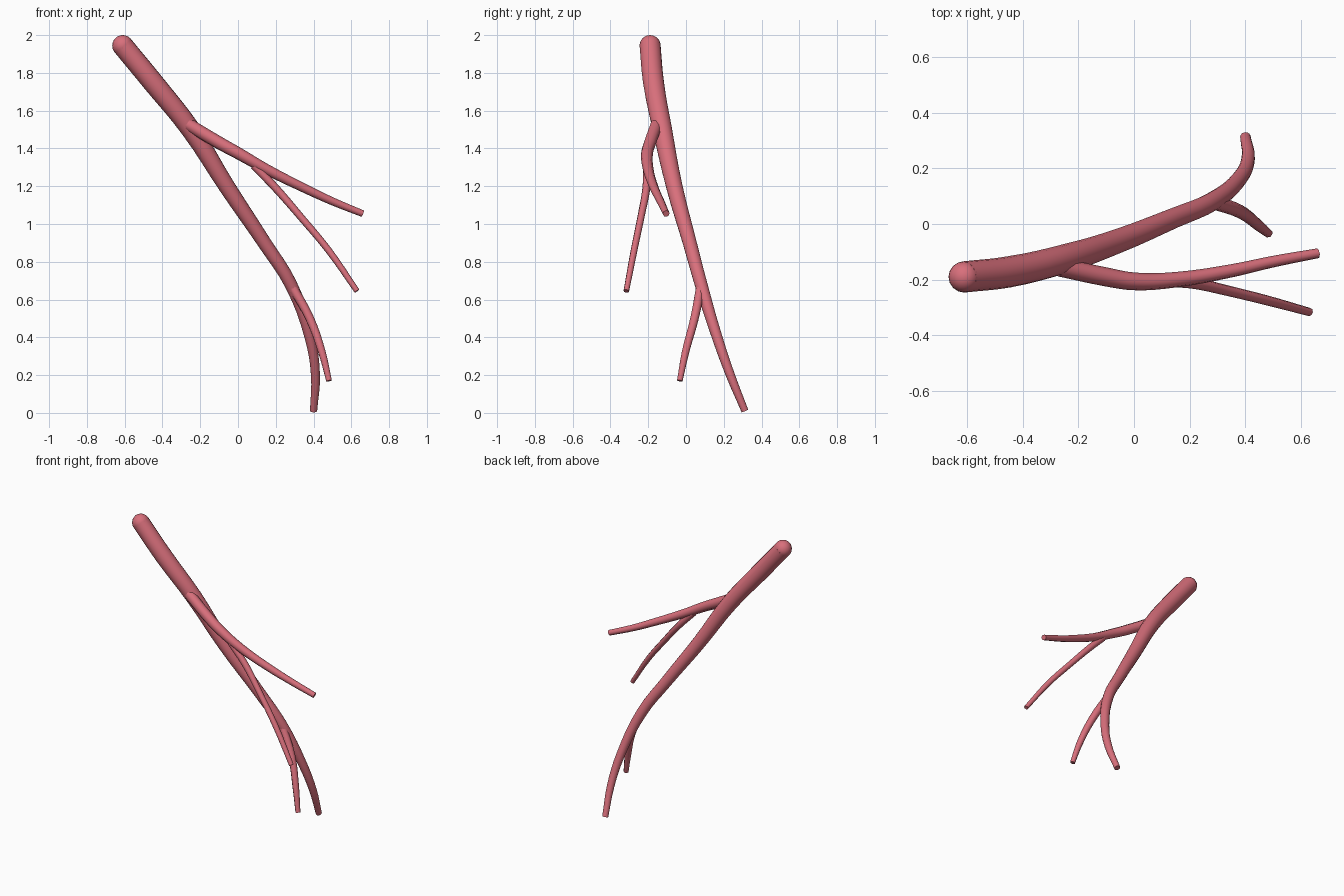
import bpy

cube = bpy.data.objects.get("Cube")
if cube:
    bpy.data.objects.remove(cube, do_unlink=True)

mat = bpy.data.materials.new("vessel_red")
mat.use_nodes = True
colour = (0.69, 0.16, 0.2, 1)
mat.diffuse_color = colour
mat.node_tree.nodes["Principled BSDF"].inputs["Base Color"].default_value = colour


def tube(name, path, bevel):
    """Sweep a tapering round tube through (x, y, z, radius) points."""
    curve = bpy.data.curves.new(name, "CURVE")
    curve.dimensions = "3D"
    curve.bevel_depth = 1
    curve.bevel_resolution = bevel
    curve.resolution_u = 4
    curve.use_fill_caps = True
    spline = curve.splines.new("BEZIER")
    spline.bezier_points.add(len(path) - 1)
    for point, (x, y, z, r) in zip(spline.bezier_points, path):
        point.co = (x, y, z)
        point.radius = r
        point.handle_left_type = point.handle_right_type = "AUTO"
    obj = bpy.data.objects.new(name, curve)
    bpy.context.collection.objects.link(obj)
    finish(obj)


def finish(obj):
    """Turn into a mesh, shade smooth with sharp end rims, and colour."""
    bpy.ops.object.select_all(action="DESELECT")
    obj.select_set(True)
    bpy.context.view_layer.objects.active = obj
    if obj.type == "CURVE":
        bpy.ops.object.convert(target="MESH")
        obj = bpy.context.object
    bpy.ops.object.shade_smooth_by_angle(angle=0.87)
    obj.data.materials.clear()
    obj.data.materials.append(mat)


# Main trunk, thick at the top and curling backwards at the bottom
trunk = [(-0.61, -0.19, 1.944, 0.056), (-0.45, -0.172, 1.75, 0.056),
         (-0.25, -0.125, 1.5, 0.052), (-0.06, -0.062, 1.2, 0.044),
         (0.14, 0.02, 0.9, 0.037), (0.28, 0.08, 0.68, 0.034),
         (0.38, 0.165, 0.4, 0.028), (0.41, 0.235, 0.2, 0.024),
         (0.4, 0.312, 0.01, 0.019)]
tube("main_trunk", trunk, 6)

# Domed upper end
bpy.ops.mesh.primitive_uv_sphere_add(segments=16, ring_count=12,
                                     radius=trunk[0][3], location=trunk[0][:3])
dome = bpy.context.object
dome.name = "trunk_rounded_end"
finish(dome)

# Side branches
tube("upper_branch", [(-0.265, -0.155, 1.528, 0.034), (-0.1, -0.19, 1.43, 0.034),
                      (0, -0.206, 1.375, 0.032), (0.15, -0.2, 1.29, 0.028),
                      (0.35, -0.168, 1.19, 0.024), (0.5, -0.135, 1.12, 0.021),
                      (0.66, -0.105, 1.055, 0.018)], 2)
tube("upper_branch_fork", [(0.085, -0.205, 1.31, 0.022), (0.2, -0.21, 1.19, 0.021),
                           (0.33, -0.238, 1.04, 0.019), (0.48, -0.275, 0.86, 0.018),
                           (0.63, -0.316, 0.645, 0.015)], 2)
tube("lower_branch", [(0.28, 0.08, 0.68, 0.026), (0.38, 0.045, 0.5, 0.024),
                      (0.445, -0.003, 0.32, 0.021), (0.482, -0.033, 0.17, 0.016)], 2)
